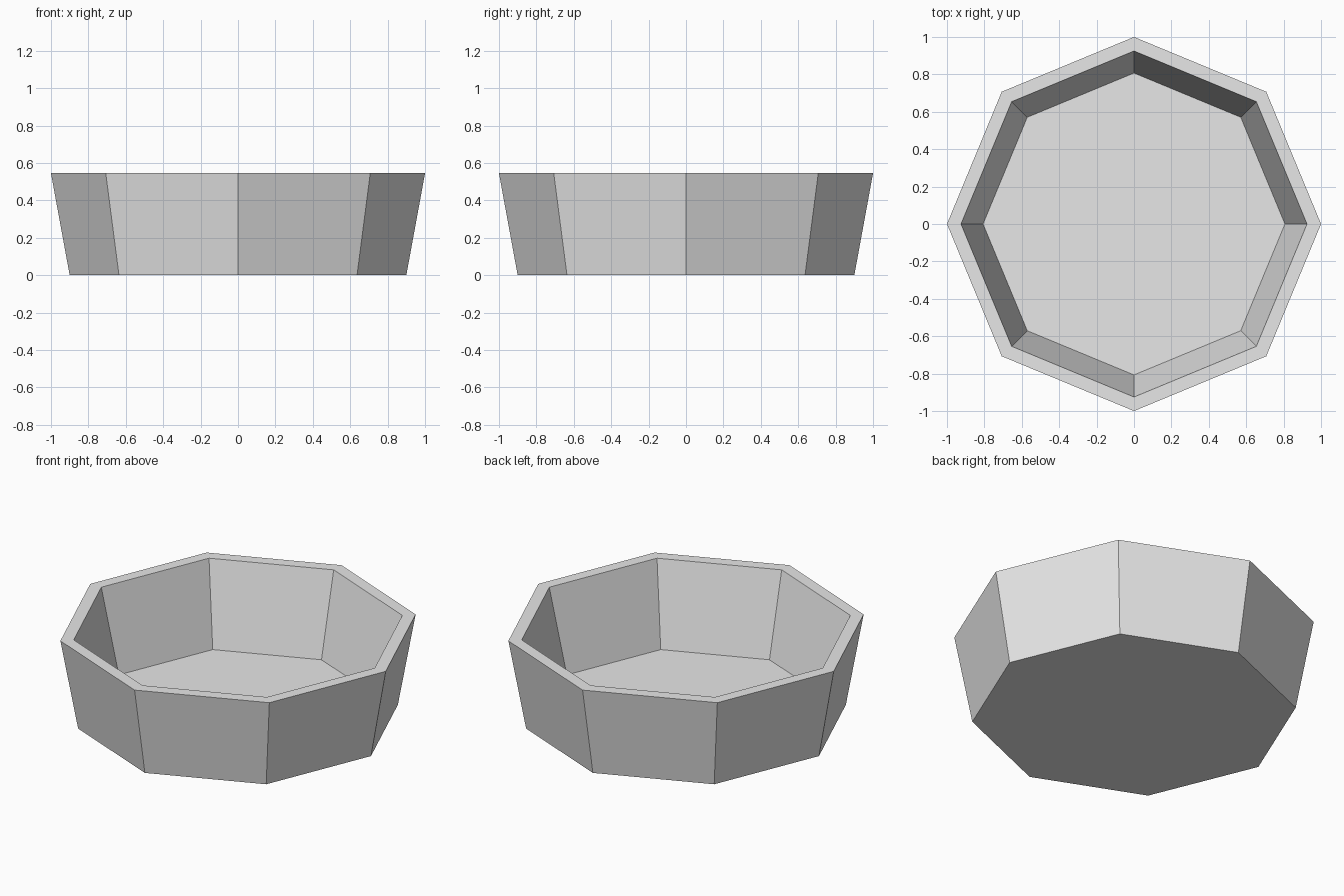
import bpy
import bmesh
from math import cos, sin, pi

SIDES = 8

cube = bpy.data.objects.get("Cube")
if cube:
    bpy.data.objects.remove(cube, do_unlink=True)

# Plain grey material
grey = bpy.data.materials.new("light grey")
grey.use_nodes = True
colour = (0.8, 0.8, 0.8, 1.0)
grey.diffuse_color = colour
grey.node_tree.nodes["Principled BSDF"].inputs["Base Color"].default_value = colour

# Wall profile (radius, height): outer foot, outer rim, inner rim, floor edge
profile = [(0.90, 0.0), (1.0, 0.545), (0.925, 0.545), (0.807, 0.04)]

bm = bmesh.new()
rings = [[bm.verts.new((r * cos(2 * pi * i / SIDES), r * sin(2 * pi * i / SIDES), z))
          for i in range(SIDES)] for r, z in profile]

# Outer wall, rim and inner wall
for low, high in zip(rings, rings[1:]):
    for i in range(SIDES):
        j = (i + 1) % SIDES
        bm.faces.new((low[i], low[j], high[j], high[i]))

# Underside and inside floor
bm.faces.new(reversed(rings[0]))
bm.faces.new(rings[-1])

mesh = bpy.data.meshes.new("octagonal_bowl")
bm.to_mesh(mesh)
bm.free()
mesh.materials.append(grey)
bowl = bpy.data.objects.new("octagonal_bowl", mesh)
bpy.context.collection.objects.link(bowl)
